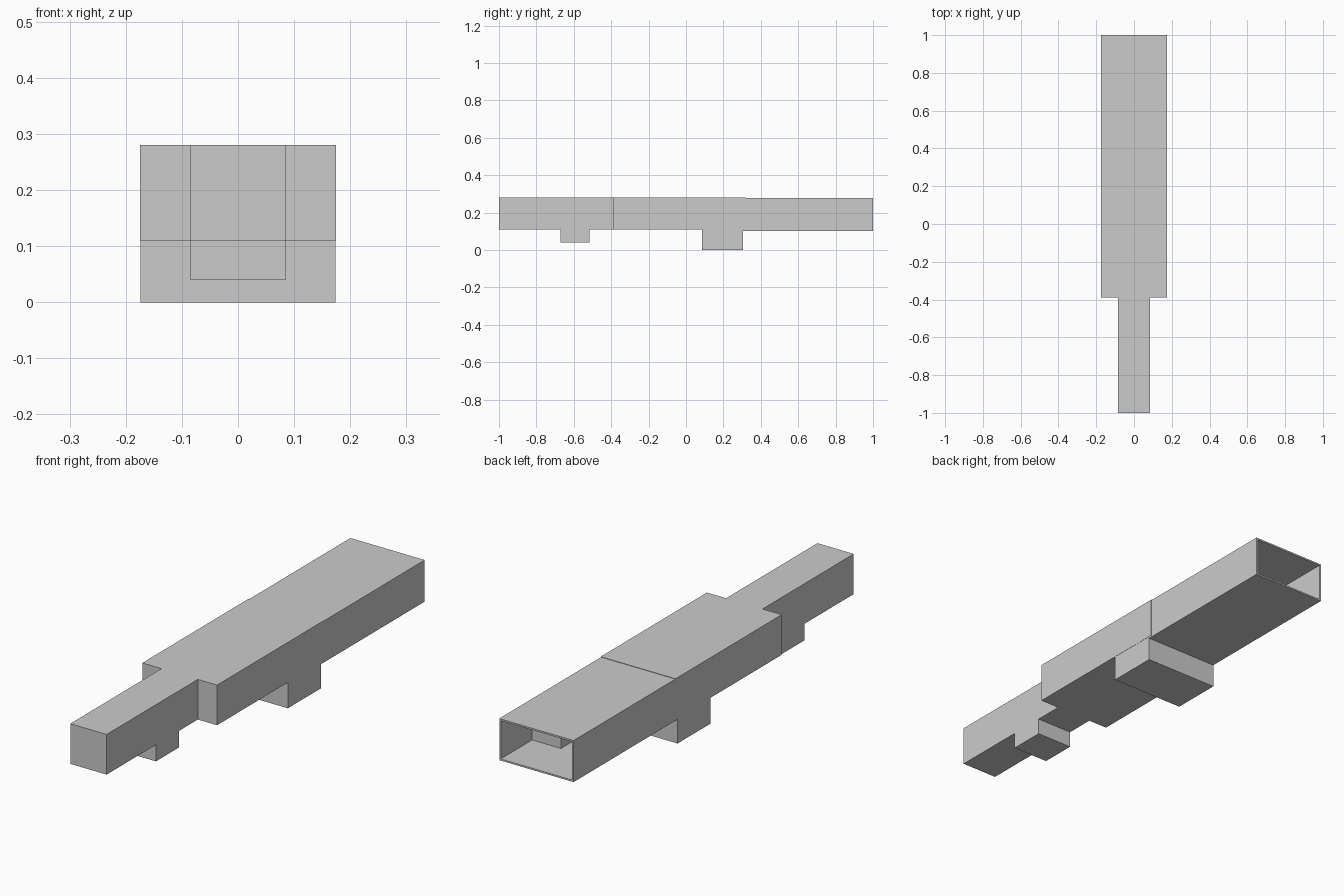
import bpy
import bmesh

if "Cube" in bpy.data.objects:
    bpy.data.objects.remove(bpy.data.objects["Cube"])


def block(name, half_width, y, z, open_back=False, center_x=0.0):
    """Box spanning y and z ranges; optionally open at its +y end."""
    bm = bmesh.new()
    bmesh.ops.create_cube(bm, size=1)
    for v in bm.verts:
        v.co.x = center_x + (half_width if v.co.x > 0 else -half_width)
        v.co.y = y[1] if v.co.y > 0 else y[0]
        v.co.z = z[1] if v.co.z > 0 else z[0]
    bm.normal_update()
    if open_back:
        back = [f for f in bm.faces if f.normal.y > 0.9]
        bmesh.ops.delete(bm, geom=back, context='FACES_ONLY')
    mesh = bpy.data.meshes.new(name)
    bm.to_mesh(mesh)
    bm.free()
    obj = bpy.data.objects.new(name, mesh)
    bpy.context.collection.objects.link(obj)
    return obj


# Narrow front bar with its small foot
block("front_bar", 0.085, (-1.0, -0.385), (0.11, 0.28))
block("front_foot", 0.085, (-0.67, -0.515), (0.04, 0.112))

# Wide middle body and the large foot beneath it
block("middle_body", 0.175, (-0.39, 0.32), (0.11, 0.28))
block("large_foot", 0.174, (0.085, 0.305), (0.0, 0.115))

# Thin-walled rear sleeve, open at the back
sleeve = block("rear_sleeve", 0.174, (0.30, 1.0), (0.102, 0.278), open_back=True)
wall = sleeve.modifiers.new("wall", 'SOLIDIFY')
wall.thickness = 0.007
wall.offset = -1
wall.use_even_offset = True

# Block set against one wall inside the sleeve
block("inner_block", 0.068, (0.31, 0.79), (0.106, 0.274), center_x=0.10)
